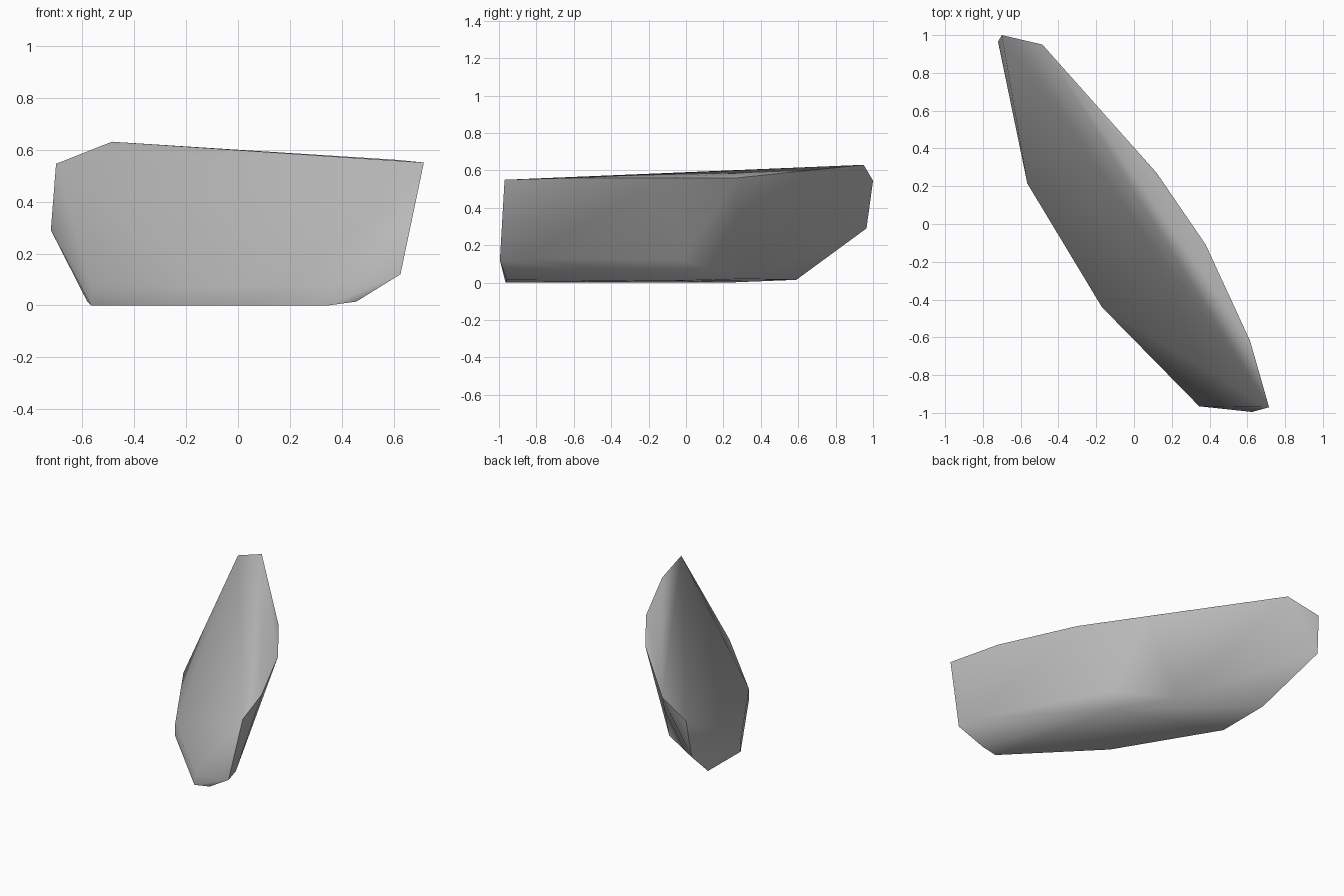
import bpy, bmesh, math

cube = bpy.data.objects.get("Cube")
if cube:
    bpy.data.objects.remove(cube, do_unlink=True)

# Stone colour
stone = bpy.data.materials.new("stone_grey")
stone.use_nodes = True
colour = (0.5, 0.5, 0.5, 1)
stone.diffuse_color = colour
stone.node_tree.nodes["Principled BSDF"].inputs["Base Color"].default_value = colour

# Corners of the leaning boulder, grouped by height
crest = [(-0.70, 1.0, 0.545), (-0.485, 0.95, 0.63), (0.12, 0.27, 0.56),
         (0.38, -0.11, 0.56), (0.615, -0.62, 0.56), (0.715, -0.97, 0.55)]
flank = [(-0.72, 0.965, 0.29), (0.625, -0.995, 0.12), (0.60, -0.88, 0.13),
         (0.17, -0.02, 0.12), (-0.467, 0.688, 0.25)]
foot = [(0.455, -0.957, 0.015), (-0.58, 0.59, 0.015),
        (-0.09, 0.31, 0.02), (0.147, -0.066, 0.01)]
# Front foot edge rises vertically from the ground as a low step
step = [(x, y, z) for x, y in [(0.345, -0.965), (-0.17, -0.44), (-0.565, 0.215)]
        for z in (0, 0.075)]

# Wrap the corners in a convex shell
bm = bmesh.new()
for co in crest + flank + foot + step:
    bm.verts.new(co)
hull = bmesh.ops.convex_hull(bm, input=bm.verts)
loose = {g for g in hull["geom_interior"] + hull["geom_unused"]
         if isinstance(g, bmesh.types.BMVert)}
bmesh.ops.delete(bm, geom=list(loose), context='VERTS')
bmesh.ops.recalc_face_normals(bm, faces=bm.faces)

mesh = bpy.data.meshes.new("boulder")
bm.to_mesh(mesh)
bm.free()
mesh.materials.append(stone)
boulder = bpy.data.objects.new("boulder", mesh)
bpy.context.scene.collection.objects.link(boulder)

# Soft shading with hard edges around the base and end facet
bpy.ops.object.select_all(action='DESELECT')
boulder.select_set(True)
bpy.context.view_layer.objects.active = boulder
bpy.ops.object.shade_smooth_by_angle(angle=math.radians(55))
